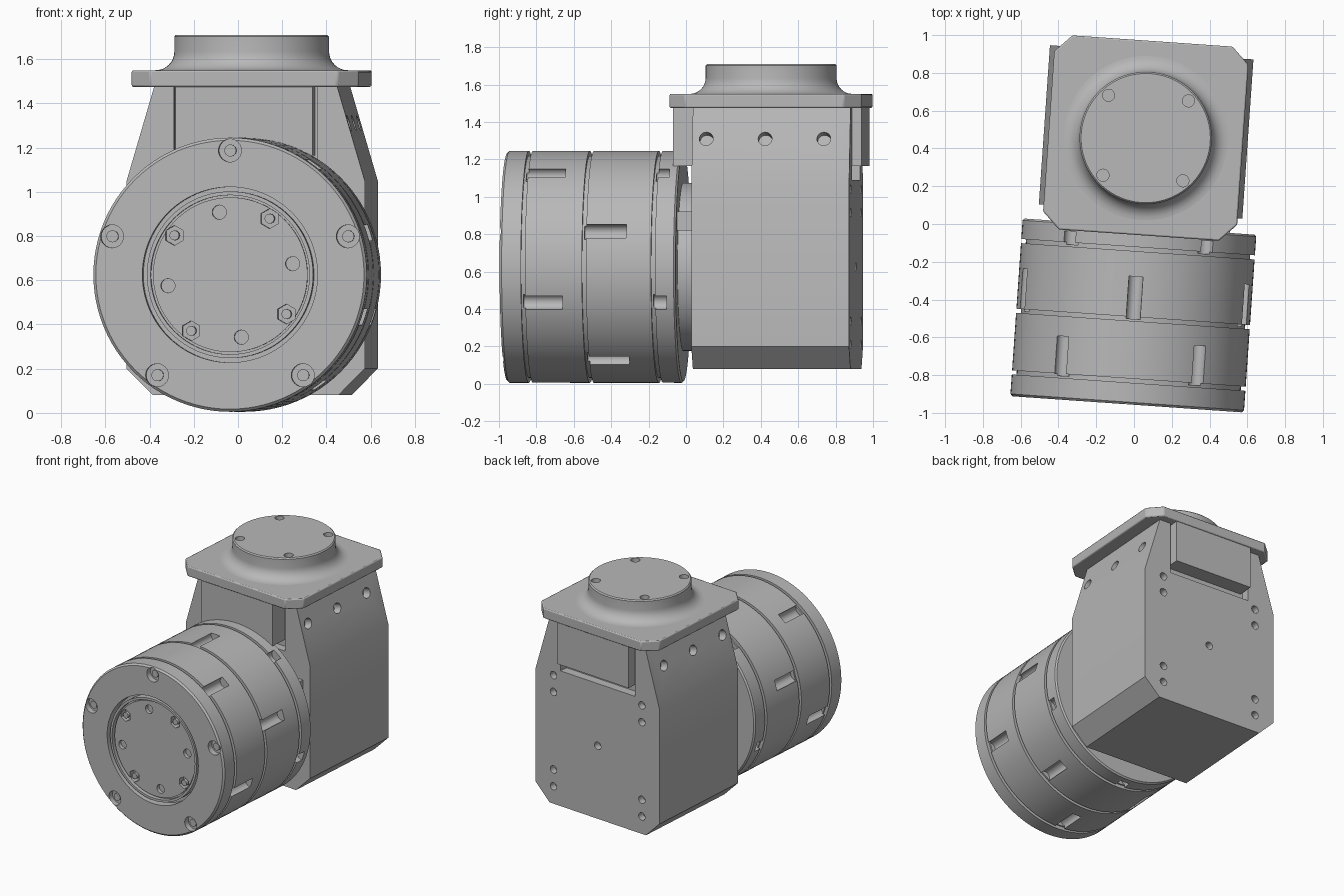
import bpy, bmesh
from math import pi, sin, cos, radians
from mathutils import Matrix, Vector

cube = bpy.data.objects.get("Cube")
if cube:
    bpy.data.objects.remove(cube, do_unlink=True)

grey = bpy.data.materials.new("machined grey")
grey.use_nodes = True
grey.diffuse_color = (0.48, 0.48, 0.48, 1)
grey.node_tree.nodes["Principled BSDF"].inputs["Base Color"].default_value = grey.diffuse_color

AXIS_Z = 0.625                                       # height of the drum axis
DRUM = Matrix.Translation((0, 0, AXIS_Z)) @ Matrix.Rotation(pi / 2, 4, "X")  # drum +z faces front
PLACE = Matrix.Translation((0.062, 0.455, 0)) @ Matrix.Rotation(radians(-4), 4, "Z")
parts = []


def finish(name, bm, matrix=Matrix()):
    bmesh.ops.recalc_face_normals(bm, faces=bm.faces)
    bm.transform(matrix)
    mesh = bpy.data.meshes.new(name)
    bm.to_mesh(mesh)
    bm.free()
    mesh.materials.append(grey)
    ob = bpy.data.objects.new(name, mesh)
    bpy.context.collection.objects.link(ob)
    parts.append(ob)
    return ob


def lathe(name, profile, matrix=Matrix(), steps=96):
    bm = bmesh.new()
    verts = [bm.verts.new((r, 0, h)) for r, h in profile]
    edges = [bm.edges.new(pair) for pair in zip(verts, verts[1:])]
    bmesh.ops.spin(bm, geom=verts + edges, axis=(0, 0, 1), cent=(0, 0, 0),
                   angle=2 * pi, steps=steps, use_merge=True)
    bmesh.ops.remove_doubles(bm, verts=bm.verts, dist=1e-5)
    return finish(name, bm, matrix)


def prism(name, outline, low, high, matrix=Matrix()):
    bm = bmesh.new()
    face = bm.faces.new([bm.verts.new((x, y, low)) for x, y in outline])
    new = bmesh.ops.extrude_face_region(bm, geom=[face])["geom"]
    bmesh.ops.translate(bm, vec=(0, 0, high - low),
                        verts=[v for v in new if isinstance(v, bmesh.types.BMVert)])
    return finish(name, bm, matrix)


def box(name, x0, x1, y0, y1, z0, z1):
    return prism(name, [(x0, y0), (x1, y0), (x1, y1), (x0, y1)], z0, z1)


def add_rod(bm, centre, direction, radius, depth, sides=24):
    turn = Vector(direction).to_track_quat("Z", "Y").to_matrix().to_4x4()
    bmesh.ops.create_cone(bm, cap_ends=True, segments=sides, radius1=radius, radius2=radius,
                          depth=depth, matrix=Matrix.Translation(centre) @ turn)


def cut(target, cutter):
    mod = target.modifiers.new("cut", "BOOLEAN")
    mod.operation, mod.solver, mod.object = "DIFFERENCE", "EXACT", cutter
    bpy.context.view_layer.objects.active = target
    bpy.ops.object.modifier_apply(modifier=mod.name)
    parts.remove(cutter)
    bpy.data.objects.remove(cutter, do_unlink=True)


def drill(target, holes, matrix=Matrix()):
    bm = bmesh.new()
    for hole in holes:
        add_rod(bm, *hole)
    cut(target, finish("cutter", bm, matrix))


def ring(radius, count, start):
    return [(radius * cos(start + i * 2 * pi / count), radius * sin(start + i * 2 * pi / count))
            for i in range(count)]


UP = (0, 0, 1)

# Drum with three ring grooves and a stepped front face
R = 0.62
profile = [(0, 0.47), (R - 0.01, 0.47), (R, 0.48)]
GROOVES = (0.59, 0.96, 1.287)
for h in GROOVES:
    profile += [(R, h - 0.011), (R - 0.025, h - 0.011), (R - 0.025, h + 0.011), (R, h + 0.011)]
profile += [(R, 1.401), (R - 0.012, 1.413), (0.397, 1.413), (0.397, 1.35), (0.377, 1.35),
            (0.377, 1.405), (0.36, 1.405), (0.36, 1.375), (0.35, 1.375), (0.35, 1.39), (0, 1.39)]
drum = lathe("drum", profile, DRUM)

# Screw pockets running back from each groove, staggered row by row
pockets = []
for h, length, start in zip(GROOVES, (0.07, 0.225, 0.21), (54, 90, 54)):
    pockets += [((x, y, h - length / 2), UP, 0.04, length)
                for x, y in ring(R - 0.015, 5, radians(start))]
drill(drum, pockets, DRUM)

# Countersunk screw holes on the rim, plain and hexagonal holes on the hub
drill(drum, [((x, y, 1.413), UP, 0.052, 0.08) for x, y in ring(0.562, 5, pi / 2)], DRUM)
drill(drum, [((x, y, 1.39), UP, 0.032, 0.05) for x, y in ring(0.287, 4, radians(10))], DRUM)
drill(drum, [((x, y, 1.39), UP, 0.045, 0.09, 6) for x, y in ring(0.31, 4, radians(55))], DRUM)

# Screws seated in the rim and hub holes
bm = bmesh.new()
for x, y in ring(0.562, 5, pi / 2):
    add_rod(bm, (x, y, 1.375), UP, 0.027, 0.03)
for x, y in ring(0.31, 4, radians(55)):
    add_rod(bm, (x, y, 1.36), UP, 0.022, 0.06)
finish("screws", bm, DRUM)

# Collar and small tab joining the drum to the housing
lathe("collar", [(0, 0.37), (0.45, 0.37), (0.45, 0.48), (0, 0.48)], DRUM)
box("cable_tab", 0.38, 0.48, -0.48, -0.38, 0.82, 0.92)

# Housing with chamfered base and tapered shoulders
half = [(0.42, 0.08), (0.54, 0.2), (0.54, 1.05), (0.415, 1.476)]
outline = half + [(-x, z) for x, z in reversed(half)]
housing = prism("housing", outline, -0.455, 0.39,
                Matrix.Rotation(pi / 2, 4, "X"))

# Notches in front and back that receive the bracket block
cut(housing, box("cutter", -0.325, 0.325, 0.39, 0.6, 1.09, 1.6))
cut(housing, box("cutter", -0.325, 0.325, -0.6, -0.33, 1.09, 1.6))

# Holes in the back and the shoulders
back_holes = [((x, 0.455, AXIS_Z + dz), (0, 1, 0), 0.028, 0.1)
              for x in (-0.385, 0.385) for dz in (-0.415, -0.29, 0.29, 0.415)]
back_holes.append(((0, 0.455, AXIS_Z), (0, 1, 0), 0.028, 0.1))
drill(housing, back_holes)
drill(housing, [((s * 0.464, y, 1.31), (s, 0, 0.29), 0.037, 0.12)
                for s in (-1, 1) for y in (-0.315, 0, 0.315)])

# Bracket block under the flange
box("bracket_block", -0.31, 0.31, -0.505, 0.505, 1.165, 1.478)

# Square flange with clipped corners
S, C = 0.515, 0.425
flange = prism("flange", [(S, -C), (S, C), (C, S), (-C, S), (-S, C), (-S, -C), (-C, -S), (C, -S)],
               1.475, 1.55)
bevel = flange.modifiers.new("soft edges", "BEVEL")
bevel.width, bevel.segments = 0.008, 2

# Round output boss with a concave foot
foot = [(0.435 - 0.085 * sin(a), 1.635 - 0.085 * cos(a)) for a in (i * pi / 16 for i in range(9))]
boss = lathe("boss", [(0, 1.53), (0.435, 1.53)] + foot + [(0.35, 1.702), (0.342, 1.71), (0, 1.71)])
drill(boss, [((x, y, 1.71), UP, 0.032, 0.06) for x, y in ring(0.3, 4, pi / 4)])

# Turn the whole assembly and shade the round surfaces
bpy.ops.object.select_all(action="DESELECT")
for ob in parts:
    ob.data.transform(PLACE)
    ob.select_set(True)
bpy.context.view_layer.objects.active = drum
bpy.ops.object.shade_smooth_by_angle(angle=radians(30))
